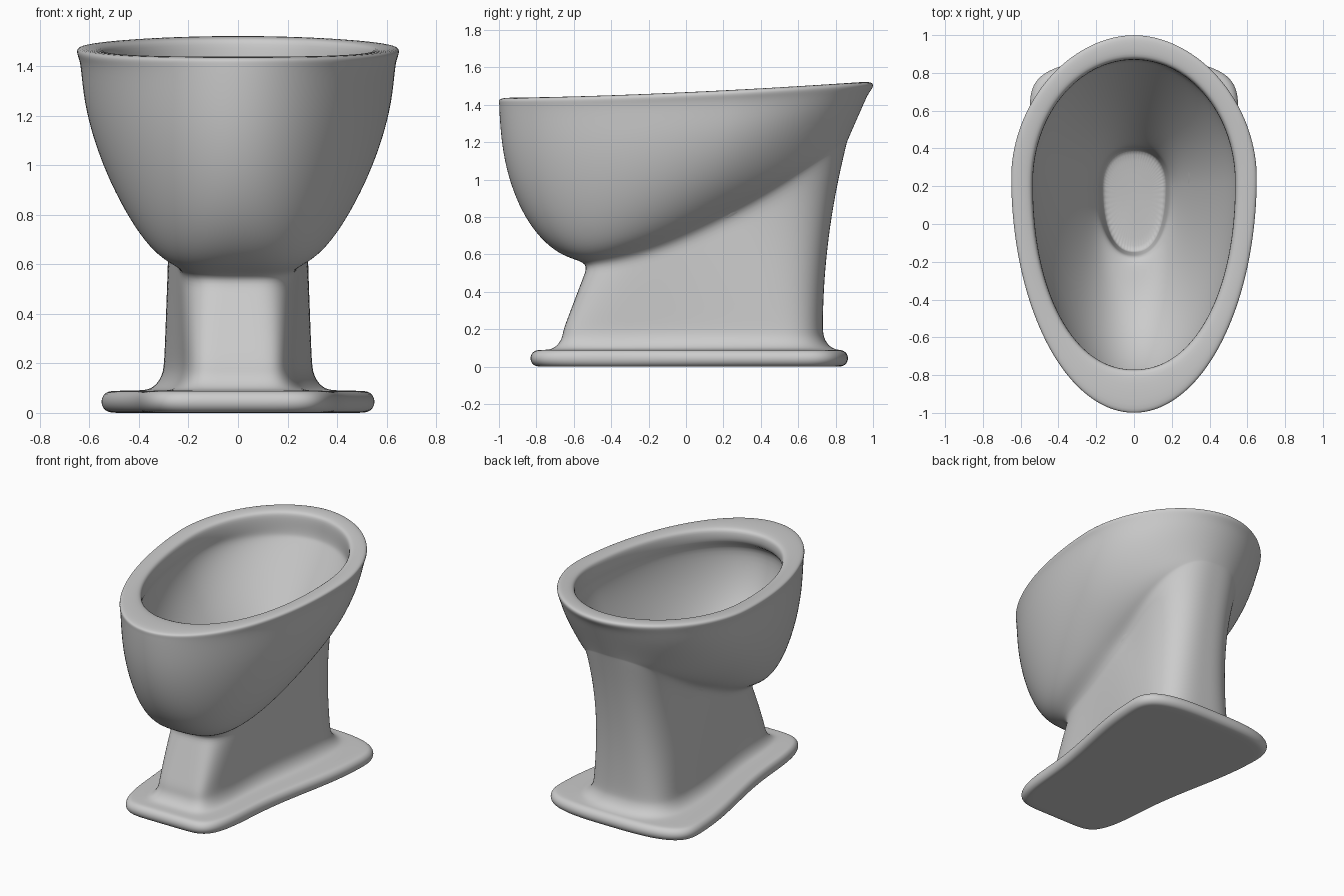
import bpy, bmesh, math

if "Cube" in bpy.data.objects:
    bpy.data.objects.remove(bpy.data.objects["Cube"])

N = 64  # points around each ring


def smoothstep(v):
    v = max(0.0, min(1.0, v))
    return v * v * (3 - 2 * v)


def ring(shape, nf=2.0, nb=2.0, k=0.0, flare=0.0):
    """Egg-shaped ring. shape = front y, back y, half width, y of that width, front z, back z.
    nf/nb = squareness of front/back, k = narrowing towards the front,
    flare = widening towards the back."""
    yf, yb, w, yc, zf, zb = shape
    pts = []
    for i in range(N):
        t = math.tau * i / N
        s, c = math.sin(t), math.cos(t)
        n = nf if c > 0 else nb
        r = (abs(s) ** n + abs(c) ** n) ** (-1 / n)
        x = w * s * r * (1 - k * smoothstep(c * r * 1.4) + flare * smoothstep(-c * r))
        y = yc - c * r * ((yc - yf) if c > 0 else (yb - yc))
        u = max(0.0, (y - yf) / (yb - yf))
        pts.append((x, y, zf + (zb - zf) * u ** 1.5))
    return pts


def grow(shape, d, dz):
    """Offset a ring outwards by d and upwards by dz."""
    yf, yb, w, yc, zf, zb = shape
    return (yf - d, yb + d, w + d, yc, zf + dz, zb + dz)


def blend(a, b, weights):
    return tuple(p + (q - p) * v for p, q, v in zip(a, b, weights))


def quarter(steps):
    """(sine, 1 - cosine) pairs along a quarter turn."""
    angles = [math.pi / 2 * i / steps for i in range(steps + 1)]
    return [(math.sin(a), 1 - math.cos(a)) for a in angles]


def loft(name, rings):
    bm = bmesh.new()
    loops = [[bm.verts.new(p) for p in r] for r in rings]
    for a, b in zip(loops, loops[1:]):
        for i in range(N):
            j = (i + 1) % N
            bm.faces.new((a[i], a[j], b[j], b[i]))
    bm.faces.new(loops[0])
    bm.faces.new(loops[-1])
    bmesh.ops.recalc_face_normals(bm, faces=bm.faces[:])
    for f in bm.faces:
        f.smooth = True
    me = bpy.data.meshes.new(name)
    bm.to_mesh(me)
    bm.free()
    ob = bpy.data.objects.new(name, me)
    bpy.context.collection.objects.link(ob)
    sub = ob.modifiers.new("smooth", "SUBSURF")
    sub.levels = sub.render_levels = 2


# key sections of the body
foot = (-.79, .825, .51, .60, .045, .045)
stem_low = (-.655, .73, .298, .45, .20, .20)
stem_top = (-.52, .86, .27, .20, .555, 1.20)
bowl_low = (-.525, .86, .275, .10, .56, 1.20)
bowl_top = (-1.0, .975, .636, .23, 1.37, 1.46)
rim_out = (-1.0, 1.0, .65, .25, 1.42, 1.505)
rim_in = (-.77, .87, .535, .22, 1.42, 1.50)
recess = (-.87, .865, .555, .20, 1.30, 1.36)
drain = (-.18, .425, .20, .20, .60, .66)

rings = []

# foot plate with half-round edge
rings.append(ring(grow(foot, -.06, -.045), 7, 3.2, .26))
for i in range(7):
    a = math.pi * (i / 6 - .5)
    rings.append(ring(grow(foot, .043 * math.cos(a), .045 * math.sin(a)), 7, 3.2, .26))

# flare from foot to pedestal
for s, c in quarter(4):
    rings.append(ring(grow(stem_low, .085 * (1 - s), .11 * (c - 1)), 7, 3, .25))

# pedestal, its top tilting into the crease and widening at the back
for i in range(1, 6):
    t = i / 5
    rings.append(ring(blend(stem_low, stem_top, (t, t * t, t, t, t, t)),
                      7 - 3 * t, 3 - .4 * t, .25 - .15 * t, .35 * t ** 3))

# bowl outside
for s, c in quarter(7)[1:]:
    q = (1 - s) ** 2
    rings.append(ring(blend(bowl_low, bowl_top, (s, c, s, c, c, c)),
                      2 + 1.5 * q, 2 + .6 * q, 0, .3 * q))

# rounded rim
rings.append(ring(grow(rim_out, 0, -.015), 2, 1.9))
rings.append(ring(grow(rim_out, .003, .005), 2, 1.9))
rings.append(ring(grow(rim_out, -.012, .02), 2, 1.9))
rings.append(ring(grow(rim_in, .02, .02), 2.15))
rings.append(ring(rim_in, 2.15))
rings.append(ring(grow(rim_in, 0, -.09), 2.15))

# bowl inside, from the recess under the rim down to the drain
for s, c in reversed(quarter(7)):
    rings.append(ring(blend(drain, recess, (s, s, s ** 1.5, s, c, s))))

# drain well
for d in (.04, .18, .2):
    rings.append(ring(grow(drain, -.01 - d / 8, -d), 2.3, 2.3))

loft("toilet_bowl", rings)
